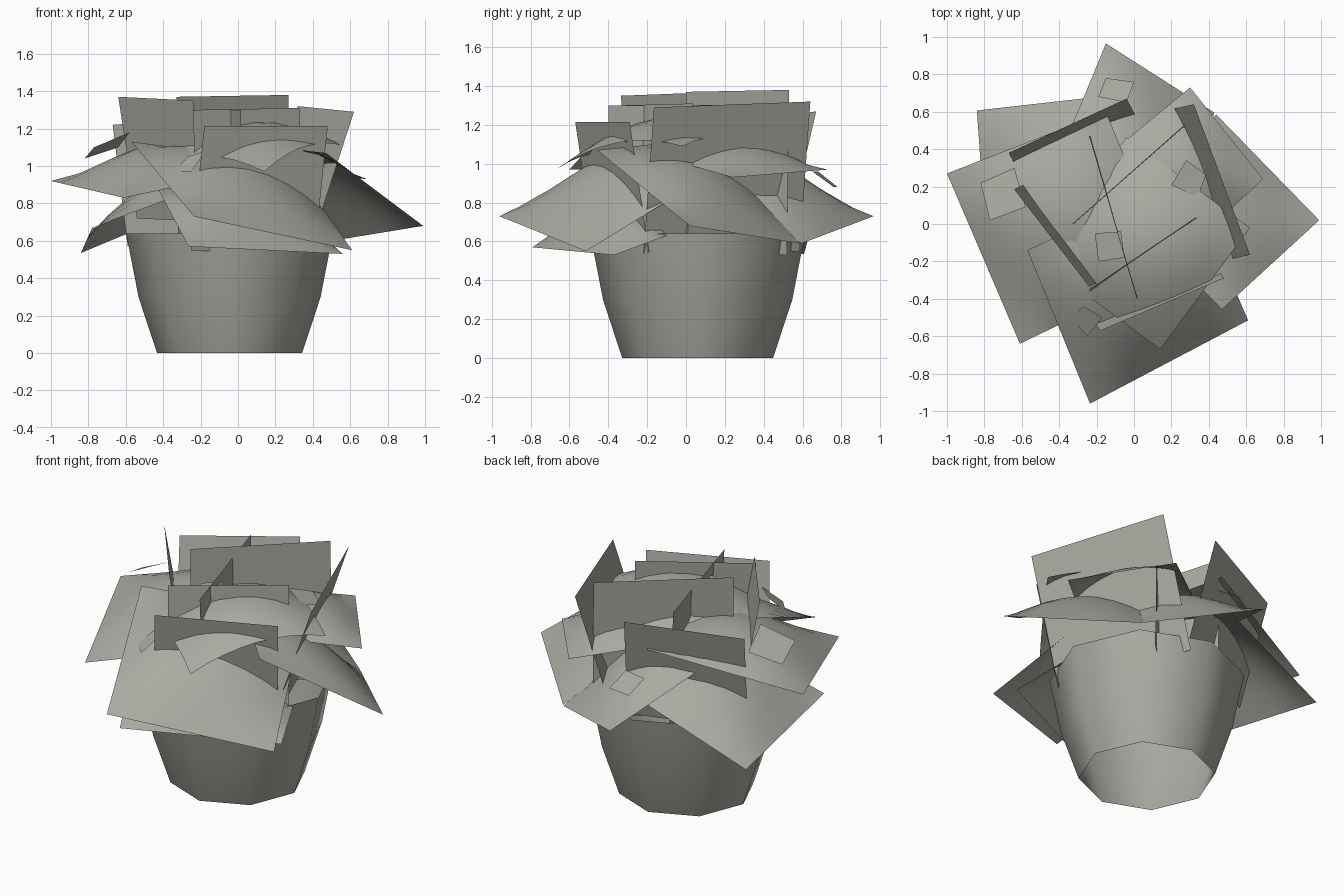
import bpy, bmesh, math
from mathutils import Vector

cube = bpy.data.objects.get("Cube")
if cube:
    bpy.data.objects.remove(cube, do_unlink=True)

grey = bpy.data.materials.new("warm_grey")
grey.use_nodes = True
grey.diffuse_color = (0.4, 0.405, 0.36, 1)
grey.node_tree.nodes["Principled BSDF"].inputs["Base Color"].default_value = grey.diffuse_color


def finish(name, bm):
    mesh = bpy.data.meshes.new(name)
    bm.to_mesh(mesh)
    bm.free()
    mesh.materials.append(grey)
    ob = bpy.data.objects.new(name, mesh)
    bpy.context.collection.objects.link(ob)
    bpy.ops.object.select_all(action='DESELECT')
    ob.select_set(True)
    bpy.context.view_layer.objects.active = ob
    bpy.ops.object.shade_smooth_by_angle(angle=math.radians(50))


def card(name, tip, side, inner, other, bulge=0.0, arch=0.0, n=8):
    """Leaf card: a twisted patch; bulge lifts the middle, arch also curves the rims."""
    a, b, c, d = map(Vector, (tip, side, inner, other))
    bm = bmesh.new()
    grid = []
    for i in range(n + 1):
        u = i / n
        row = []
        for j in range(n + 1):
            v = j / n
            p = a.lerp(b, u).lerp(d.lerp(c, u), v)
            fu, fv = u * (1 - u), v * (1 - v)
            p.z += bulge * 16 * fu * fv + arch * 2 * (fu + fv)
            row.append(bm.verts.new(p))
        grid.append(row)
    for i in range(n):
        for j in range(n):
            bm.faces.new((grid[i][j], grid[i + 1][j], grid[i + 1][j + 1], grid[i][j + 1]))
    finish(name, bm)


def upright(name, start, end, drop, lean):
    """Upright leaf given by its top edge, its height and how far its foot leans."""
    s, e = Vector(start), Vector(end)
    down = Vector((*lean, -drop))
    card(name, s, e, e + down, s + down, n=1)


# Eight-sided pot wall, open at both ends
bm = bmesh.new()
rings = []
for radius, z in ((0.388, 0), (0.487, 0.3), (0.553, 0.64)):
    ring = []
    for k in range(8):
        t = math.radians(1 + 45 * k)
        ring.append(bm.verts.new((radius * math.cos(t) - 0.045, radius * math.sin(t) + 0.06, z)))
    rings.append(ring)
for low, high in zip(rings, rings[1:]):
    for k in range(8):
        m = (k + 1) % 8
        bm.faces.new((low[k], low[m], high[m], high[k]))
finish("pot", bm)

# Large drooping leaves
card("front_leaf", (-0.235, -0.96, 0.73), (0.61, -0.515, 0.55),
     (0.28, 0.25, 1.02), (-0.57, -0.14, 1.13), 0.18)
card("front_lower_leaf", (-0.265, -0.79, 0.57), (0.56, -0.37, 0.53),
     (0.45, -0.1, 0.63), (-0.45, -0.3, 0.92), 0.15)
card("left_side_leaf", (0.99, 0.02, 0.68), (0.44, 0.585, 0.59),
     (-0.08, 0.11, 1.13), (0.47, -0.457, 1.07), 0.12)
card("right_side_leaf", (-1.0, 0.27, 0.92), (-0.61, -0.64, 0.83),
     (0.2, -0.25, 1.0), (-0.15, 0.6, 1.1), 0.16)
card("right_back_leaf", (-0.84, 0.607, 0.535), (-0.78, -0.25, 0.67),
     (0.1, -0.1, 1.0), (-0.06, 0.695, 0.86), 0.18)
card("back_leaf", (-0.15, 0.965, 0.73), (0.43, 0.595, 0.59),
     (0.15, -0.2, 1.08), (-0.5, 0.12, 1.08), 0.17)

# Domed upper leaves
card("crown_leaf", (0.14, -0.67, 0.97), (0.62, -0.02, 1.09),
     (-0.04, 0.465, 1.02), (-0.51, -0.19, 0.98), 0.06, 0.16)
card("back_upper_leaf", (0.69, 0.24, 0.93), (0.3, 0.73, 0.97),
     (-0.15, 0.36, 1.05), (0.24, -0.18, 1.05), 0.11)

# Upright leaves around the crown
upright("right_upright", (-0.64, 0.185, 1.37), (-0.24, -0.335, 1.35), 0.65, (0.1, 0.05))
upright("back_upright", (-0.67, 0.38, 1.22), (-0.04, 0.67, 1.27), 0.65, (0.08, -0.15))
upright("left_upright", (0.32, 0.64, 1.32), (0.62, -0.165, 1.29), 0.77, (-0.25, -0.055))
upright("front_upright", (-0.18, -0.57, 1.215), (0.48, -0.29, 1.215), 0.67, (-0.07, 0.1))

# Upright leaves crossing in the middle
upright("middle_upright", (-0.33, 0.0, 1.37), (0.27, 0.53, 1.38), 0.85, (0.01, -0.01))
upright("middle_cross_upright", (-0.24, 0.47, 1.305), (0.015, -0.4, 1.3), 0.78, (0.02, 0.01))
upright("middle_front_upright", (-0.24, -0.35, 1.3), (0.33, 0.035, 1.31), 0.76, (0.02, -0.03))

# Small loose leaves
card("small_right_leaf", (-0.82, 0.22, 1.04), (-0.64, 0.3, 1.1),
     (-0.58, 0.09, 1.18), (-0.77, 0.02, 1.1), n=2)
card("small_back_leaf", (-0.15, 0.78, 0.88), (0, 0.76, 0.88),
     (-0.04, 0.65, 0.96), (-0.19, 0.68, 0.96), n=2)
card("small_left_leaf", (0.28, 0.34, 1.14), (0.385, 0.265, 1.11),
     (0.34, 0.14, 1.15), (0.2, 0.21, 1.19), n=2)
card("small_top_leaf", (-0.21, -0.05, 1.21), (-0.07, -0.04, 1.25),
     (-0.05, -0.18, 1.24), (-0.19, -0.2, 1.2), n=2)
card("small_front_leaf", (-0.27, -0.44, 1.05), (-0.17, -0.5, 1.08),
     (-0.25, -0.6, 0.97), (-0.34, -0.5, 0.97), n=2)
